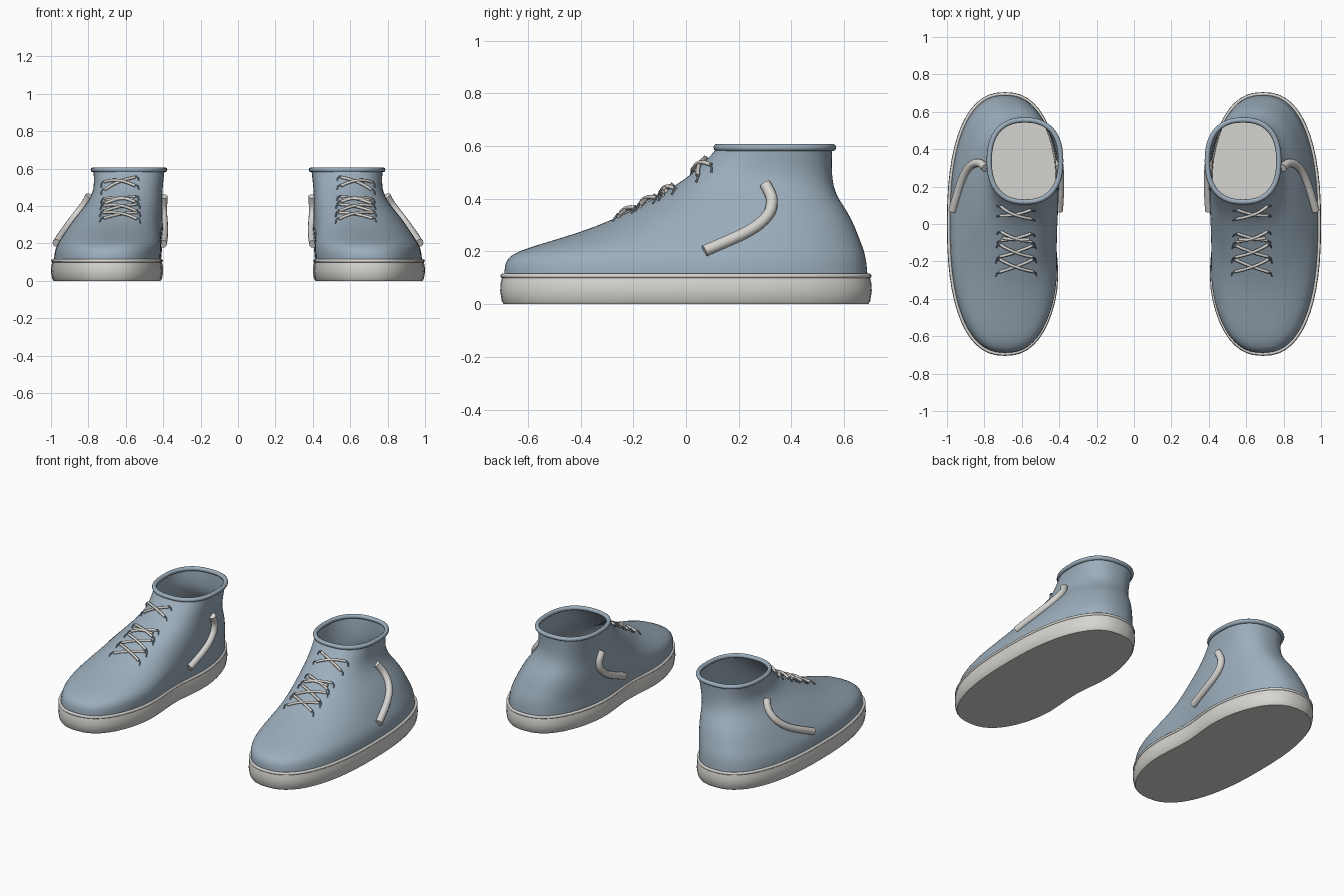
import bpy, math
from mathutils import Vector
from mathutils.bvhtree import BVHTree

if "Cube" in bpy.data.objects:
    bpy.data.objects.remove(bpy.data.objects["Cube"])

SEG = 56


def material(name, rgb):
    m = bpy.data.materials.new(name)
    m.diffuse_color = (*rgb, 1)
    m.use_nodes = True
    m.node_tree.nodes["Principled BSDF"].inputs["Base Color"].default_value = m.diffuse_color
    return m


BLUE = material("dusty_blue", (0.33, 0.42, 0.50))
WHITE = material("off_white", (0.68, 0.665, 0.635))


def ring(z, front, back, inner, outer, n=2.4, waist=0.0):
    """Closed superellipse outline with a hollow on the inner side of the foot."""
    cx, cy = (inner + outer) / 2, (front + back) / 2
    rx, ry = (outer - inner) / 2, (back - front) / 2
    pts = []
    for i in range(SEG):
        a = 2 * math.pi * i / SEG
        c, s = math.cos(a), math.sin(a)
        x = cx + rx * math.copysign(abs(c) ** (2 / n), c)
        y = cy + ry * math.copysign(abs(s) ** (2 / n), s)
        if x < cx:
            x += waist * math.exp(-((y + 0.03) / 0.22) ** 2) * min(1, (cx - x) / (0.5 * rx))
        pts.append(Vector((x, y, z)))
    return pts


def activate(ob):
    bpy.ops.object.select_all(action='DESELECT')
    ob.select_set(True)
    bpy.context.view_layer.objects.active = ob


def finish(ob, mat, angle=50):
    """Colour, smooth and mirror the part to the other shoe."""
    ob.data.materials.clear()
    ob.data.materials.append(mat)
    activate(ob)
    bpy.ops.object.shade_smooth_by_angle(angle=math.radians(angle))
    ob.modifiers.new("other_shoe", 'MIRROR').use_mirror_merge = False
    return ob


def loft(name, rings, caps=False):
    verts = [p for r in rings for p in r]
    faces = []
    for k in range(len(rings) - 1):
        for i in range(SEG):
            j = (i + 1) % SEG
            a, b = k * SEG, (k + 1) * SEG
            faces.append((a + i, a + j, b + j, b + i))
    if caps:
        faces.append(tuple(reversed(range(SEG))))
        faces.append(tuple(range(len(verts) - SEG, len(verts))))
    me = bpy.data.meshes.new(name)
    me.from_pydata(verts, [], faces)
    ob = bpy.data.objects.new(name, me)
    bpy.context.collection.objects.link(ob)
    return ob


def tube(name, paths, radius, mat, closed=False, smooth=False, res=3):
    cu = bpy.data.curves.new(name, 'CURVE')
    cu.dimensions = '3D'
    cu.bevel_depth = radius
    cu.bevel_resolution = res
    cu.use_fill_caps = True
    cu.resolution_u = 5
    for pts in paths:
        sp = cu.splines.new('NURBS' if smooth else 'POLY')
        sp.points.add(len(pts) - 1)
        for q, p in zip(sp.points, pts):
            q.co = (*p, 1)
        sp.use_cyclic_u = closed
        if smooth:
            sp.order_u = 3
            sp.use_endpoint_u = True
    ob = bpy.data.objects.new(name, cu)
    bpy.context.collection.objects.link(ob)
    activate(ob)
    bpy.ops.object.convert(target='MESH')
    return finish(bpy.context.view_layer.objects.active, mat)


# Sole: slightly bulging slab with a thin welt around its top edge
def sole_ring(z, d):
    return ring(z, -0.705 + d, 0.705 - d, 0.38 + d, 1.0 - d, 2.4, 0.04)


finish(loft("sole", [sole_ring(z, d) for z, d in
                     ((0, 0.014), (0.012, 0.006), (0.05, 0.0), (0.08, 0.002), (0.105, 0.008))],
            caps=True), WHITE)
tube("welt", [sole_ring(0.107, 0.010)], 0.009, WHITE, closed=True)

# Upper: outlines stacked from the sole to the ankle opening
levels = [  # z, front, back, inner, outer
    (0.105, -0.69, 0.69, 0.392, 0.985),
    (0.155, -0.69, 0.686, 0.389, 0.981),
    (0.188, -0.665, 0.68, 0.390, 0.970),
    (0.215, -0.60, 0.672, 0.391, 0.955),
    (0.27, -0.405, 0.650, 0.395, 0.918),
    (0.32, -0.28, 0.630, 0.400, 0.885),
    (0.37, -0.18, 0.600, 0.404, 0.845),
    (0.42, -0.09, 0.566, 0.405, 0.803),
    (0.475, 0.00, 0.555, 0.404, 0.775),
    (0.525, 0.055, 0.553, 0.400, 0.770),
    (0.575, 0.105, 0.554, 0.394, 0.772),
    (0.597, 0.118, 0.556, 0.392, 0.774),
]
upper = loft("upper", [ring(*lv, 2.4, 0.04 * max(0, 1 - (lv[0] - 0.1) / 0.25)) for lv in levels])
activate(upper)
sub = upper.modifiers.new("round", 'SUBSURF')
sub.levels = 1
bpy.ops.object.modifier_apply(modifier="round")
surface = BVHTree.FromPolygons([v.co.copy() for v in upper.data.vertices],
                               [tuple(p.vertices) for p in upper.data.polygons])
finish(upper, BLUE)

# Rolled collar
tube("collar", [ring(0.594, 0.118, 0.556, 0.392, 0.774, 2.4)], 0.014, BLUE, closed=True)


def hit(origin, direction, lift):
    p, n, _, _ = surface.ray_cast(Vector(origin), Vector(direction).normalized())
    if n.dot(Vector(direction)) > 0:
        n = -n
    return p + n * lift


# Curved side stripes, laid onto both flanks
stripe = [(0.07, 0.198), (0.14, 0.228), (0.21, 0.258), (0.275, 0.295), (0.318, 0.34),
          (0.328, 0.385), (0.318, 0.42), (0.30, 0.452)]
tube("outer_stripe", [[hit((2, y, z), (-1, 0, 0), 0.008) for y, z in stripe]],
     0.022, WHITE, smooth=True, res=4)
tube("inner_stripe", [[hit((-1, y, z), (1, 0, 0), 0.008) for y, z in stripe]],
     0.022, WHITE, smooth=True, res=4)


# Laces: crossed pairs with small hooks at every end
def on_vamp(x, z, lift):
    mid = hit((0.63, -2, z), (0, 1, 0), 0)
    return hit((x, mid.y - 0.3, mid.z + 0.4), (0, 0.6, -0.8), lift)


laces, hooks = [], []
for low, high, half in ((0.332, 0.365, 0.088), (0.372, 0.406, 0.085),
                        (0.418, 0.445, 0.08), (0.502, 0.548, 0.08)):
    for side in (-1, 1):
        path = []
        for k in range(7):
            t = k / 6
            lift = 0.008 + (0.008 if side > 0 else 0.002) * math.sin(math.pi * t)
            path.append(on_vamp(0.63 + side * half * (2 * t - 1), low + (high - low) * t, lift))
        laces.append(path)
        for z in (low, high):
            hooks.append([on_vamp(0.63 + side * (half + d), z - drop, up) for d, drop, up in
                          ((-0.012, 0, 0.004), (0.002, 0, 0.016), (0.014, 0.004, 0.012),
                           (0.02, 0.012, 0.002))])
# short straight bar closing the lower lace group
laces.append([on_vamp(0.63 + dx, 0.428, 0.014) for dx in (-0.07, -0.035, 0, 0.035, 0.07)])
tube("laces", laces, 0.008, WHITE, smooth=True, res=2)
tube("lace_hooks", hooks, 0.004, BLUE, res=1)
